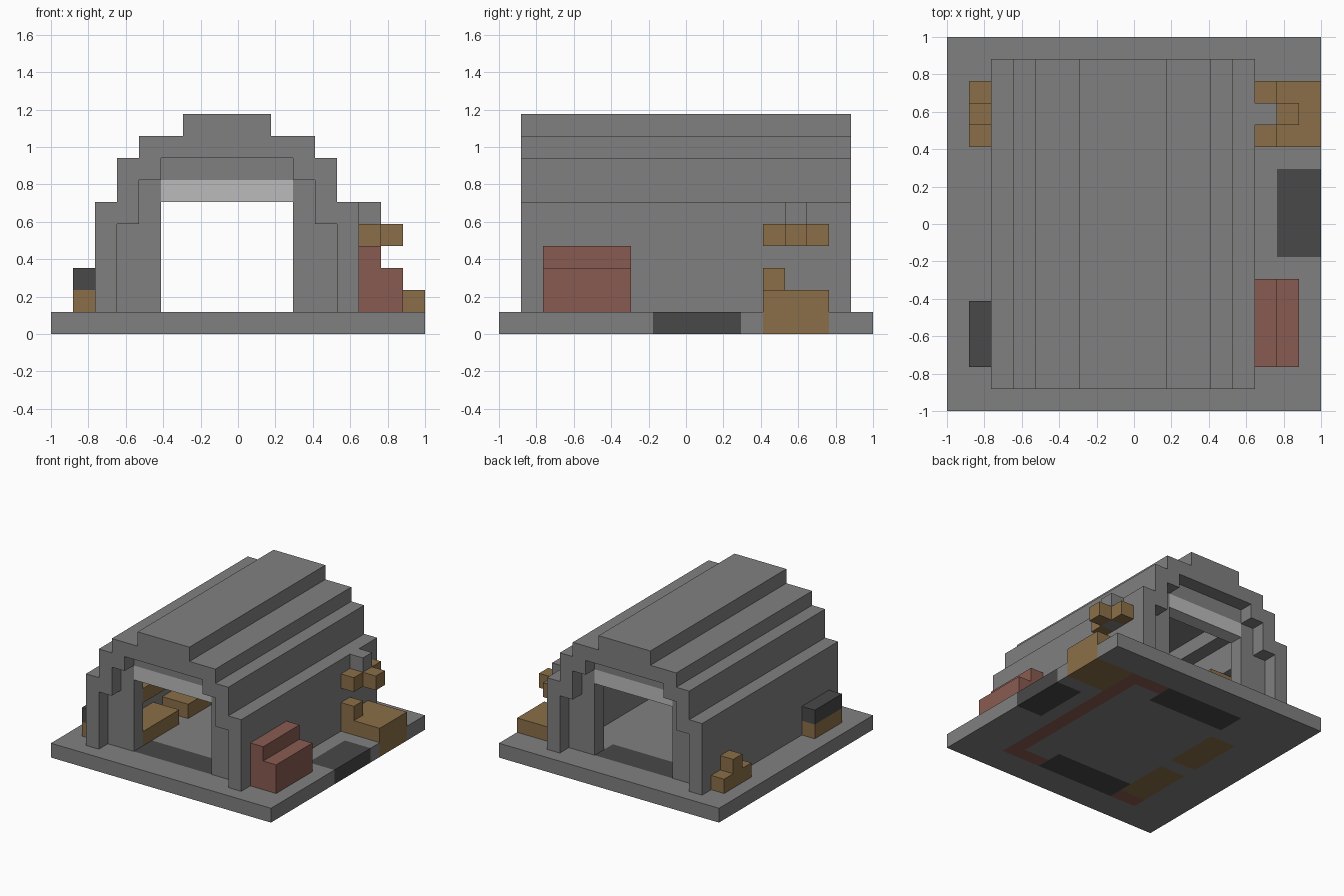
import bpy, bmesh
from mathutils import Vector

if "Cube" in bpy.data.objects:
    bpy.data.objects.remove(bpy.data.objects["Cube"], do_unlink=True)

N = 17          # blocks along each side of the base
U = 2 / N       # block size


def pos(i, j, k):
    """Block grid coordinates to model coordinates."""
    return Vector((i * U - 1, j * U - 1, k * U))


def material(name, color):
    m = bpy.data.materials.new(name)
    m.use_nodes = True
    rgba = (*color, 1)
    m.diffuse_color = rgba
    m.node_tree.nodes["Principled BSDF"].inputs["Base Color"].default_value = rgba
    return m


GREY = material("concrete grey", (0.216, 0.216, 0.216))
PALE = material("pale grey", (0.497, 0.497, 0.497))
DARK = material("dark grey", (0.065, 0.065, 0.065))
WOOD = material("wood brown", (0.258, 0.159, 0.065))
RED = material("brick red", (0.246, 0.105, 0.082))


def finish(name, bm, *mats):
    bmesh.ops.recalc_face_normals(bm, faces=bm.faces)
    me = bpy.data.meshes.new(name)
    bm.to_mesh(me)
    bm.free()
    for m in mats:
        me.materials.append(m)
    ob = bpy.data.objects.new(name, me)
    bpy.context.collection.objects.link(ob)
    return ob


def extrude_y(name, profile, y0, y1, mat):
    """Extrude an x-z profile along y."""
    bm = bmesh.new()
    face = bm.faces.new([bm.verts.new(pos(x, y0, z)) for x, z in profile])
    geo = bmesh.ops.extrude_face_region(bm, geom=[face])["geom"]
    verts = [g for g in geo if isinstance(g, bmesh.types.BMVert)]
    bmesh.ops.translate(bm, verts=verts, vec=(0, (y1 - y0) * U, 0))
    return finish(name, bm, mat)


def box(name, x, y, z, mat):
    profile = [(x[0], z[0]), (x[1], z[0]), (x[1], z[1]), (x[0], z[1])]
    return extrude_y(name, profile, *y, mat)


def mirrored(points):
    """Complete a left half profile about the middle of the hall."""
    return points + [(16 - x, z) for x, z in reversed(points)]


# Base slab, its blocks coloured by region
def inside(c, x0, x1, y0, y1):
    return x0 < c.x < x1 and y0 < c.y < y1


def base_color(c, below):
    if (inside(c, 5, 11, 2, 4) or inside(c, 5, 11, 13, 15)
            or inside(c, 15, 17, 7, 11)):
        return 1
    if inside(c, 14, 17, 12, 15):
        return 2
    if below:
        if inside(c, 3, 5, 3, 7) or inside(c, 3, 5, 8, 12):
            return 2
        if (inside(c, 13, 14, 2, 15) or inside(c, 3, 13, 2, 3)
                or inside(c, 11, 13, 14, 15)):
            return 3
    return 0


bm = bmesh.new()
bmesh.ops.create_grid(bm, x_segments=N, y_segments=N, size=1)
geo = bmesh.ops.extrude_face_region(bm, geom=bm.faces[:])["geom"]
bmesh.ops.translate(bm, verts=[g for g in geo if isinstance(g, bmesh.types.BMVert)],
                    vec=(0, 0, U))
bmesh.ops.recalc_face_normals(bm, faces=bm.faces)
for f in bm.faces:
    # step slightly inward so that side faces land inside their block
    c = (f.calc_center_median() - f.normal * U * 0.3 + Vector((1, 1, 0))) / U
    f.material_index = base_color(c, f.normal.z < -0.5)
finish("base_slab", bm, GREY, DARK, WOOD, RED)

# Stepped hall shell
outer = mirrored([(2, 1), (2, 6), (3, 6), (3, 8), (4, 8), (4, 9), (6, 9), (6, 10)])
inner = mirrored([(3, 1), (3, 5), (4, 5), (4, 7), (5, 7), (5, 8)])
extrude_y("hall_shell", outer + inner[::-1], 1, 16, GREY)

# Recessed door surround at each end
panel = [(3, 1), (3, 5), (4, 5), (4, 7), (5, 7), (5, 1)]
for end, y in (("front", (2, 3)), ("back", (14, 15))):
    extrude_y(end + "_door_panel_right", panel, *y, GREY)
    extrude_y(end + "_door_panel_left", [(16 - x, z) for x, z in panel], *y, GREY)
    box(end + "_door_lintel", (5, 11), y, (7, 8), GREY)
    box(end + "_door_header", (5, 11), y, (6, 7), PALE)

# Bunks and bracket inside
for i, y in enumerate(((3, 7), (8, 12))):
    box(f"lower_bunk_{i}", (3, 5), y, (1, 2), WOOD)
    box(f"upper_bunk_{i}", (3, 5), y, (4, 5), WOOD)
box("inner_bracket", (12, 13), (11, 13), (5, 6), WOOD)

# Stepped brick stack
extrude_y("brick_stack", [(14, 1), (16, 1), (16, 3), (15, 3), (15, 4), (14, 4)], 2, 6, RED)

# Workbench and the fixture above it
box("bench", (14, 17), (12, 15), (1, 2), WOOD)
box("bench_block", (14, 15), (12, 13), (2, 3), WOOD)
box("fixture_post", (14, 15), (13, 14), (4, 6), GREY)
for i, (x, y) in enumerate(((14, 12), (14, 14), (15, 13))):
    box(f"fixture_arm_{i}", (x, x + 1), (y, y + 1), (4, 5), WOOD)

# Chest and crates on the other side
box("chest_body", (1, 2), (2, 5), (1, 2), WOOD)
box("chest_lid", (1, 2), (2, 5), (2, 3), DARK)
box("crate_row", (1, 2), (12, 15), (1, 2), WOOD)
box("top_crate", (1, 2), (13, 14), (2, 3), WOOD)
